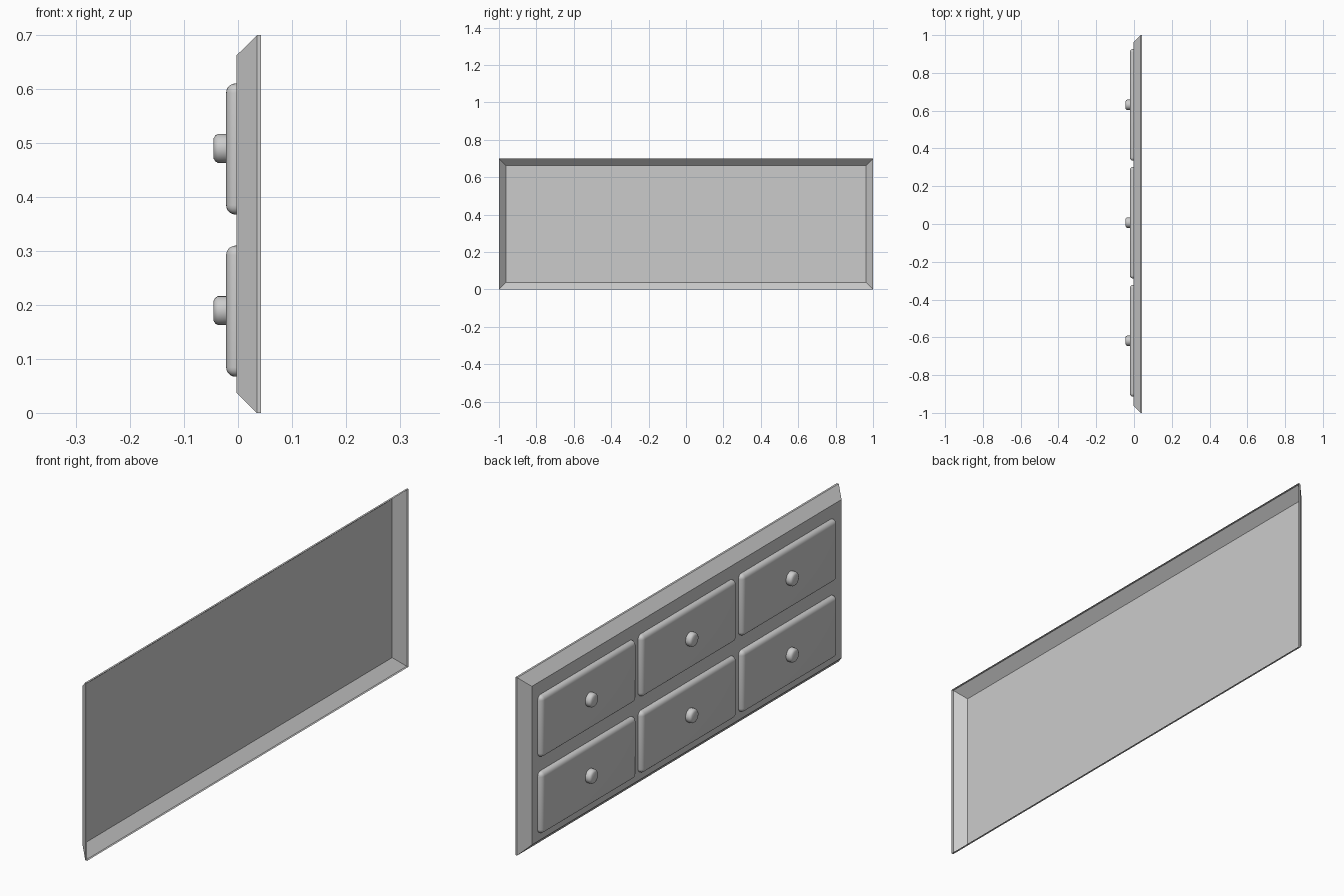
import bpy, bmesh, math
from mathutils import Matrix

if "Cube" in bpy.data.objects:
    bpy.data.objects.remove(bpy.data.objects["Cube"])

FACE_X = -0.003      # plane of the panel face
DRAWER_X = -0.022    # front of the drawers
KNOB_X = -0.045      # tip of the knobs


def finish(name, bm, smooth=None):
    bmesh.ops.recalc_face_normals(bm, faces=bm.faces)
    # open shells: the face furthest towards -x must point towards -x
    front = min(bm.faces, key=lambda f: f.calc_center_median().x)
    if front.normal.x > 0:
        bmesh.ops.reverse_faces(bm, faces=bm.faces)
    mesh = bpy.data.meshes.new(name)
    bm.to_mesh(mesh)
    bm.free()
    obj = bpy.data.objects.new(name, mesh)
    bpy.context.collection.objects.link(obj)
    if smooth:
        bpy.ops.object.select_all(action='DESELECT')
        obj.select_set(True)
        bpy.context.view_layer.objects.active = obj
        bpy.ops.object.shade_smooth_by_angle(angle=math.radians(smooth))
    return obj


def bridge(bm, a, b):
    n = len(a)
    for i in range(n):
        j = (i + 1) % n
        bm.faces.new((a[i], a[j], b[j], b[i]))


def panel():
    # open-backed tray: flat face, sloping border, narrow straight rim
    bm = bmesh.new()
    loops = []
    for x, hy, hz in ((FACE_X, 0.963, 0.312), (0.035, 1.0, 0.35), (0.043, 1.0, 0.35)):
        loops.append([bm.verts.new((x, sy * hy, 0.35 + sz * hz))
                      for sy, sz in ((-1, -1), (1, -1), (1, 1), (-1, 1))])
    bm.faces.new(loops[0])
    bridge(bm, loops[0], loops[1])
    bridge(bm, loops[1], loops[2])
    finish("panel", bm)


def drawer(name, y, z):
    # block with rounded front edges and corners, open against the panel
    bm = bmesh.new()
    depth = FACE_X - DRAWER_X
    bmesh.ops.create_cube(bm, size=1, matrix=Matrix.Translation(
        ((FACE_X + DRAWER_X) / 2, y, z)) @ Matrix.Diagonal((depth, 0.592, 0.243, 1)))
    back = max(bm.faces, key=lambda f: f.calc_center_median().x)
    bmesh.ops.delete(bm, geom=[back], context='FACES_ONLY')
    edges = [e for e in bm.edges if not e.is_boundary]
    bmesh.ops.bevel(bm, geom=edges, offset=0.0175, segments=5, profile=0.5,
                    affect='EDGES')
    finish(name, bm, 40)


def knob(name, y, z, sides=24):
    # short turned knob with a softened tip
    bm = bmesh.new()
    r = 0.027
    rings = []
    for x, rad in ((DRAWER_X, r), (KNOB_X + 0.008, r),
                   (KNOB_X + 0.003, r - 0.003), (KNOB_X, r - 0.008)):
        rings.append([bm.verts.new((x, y + rad * math.cos(t), z + rad * math.sin(t)))
                      for t in (2 * math.pi * i / sides for i in range(sides))])
    for a, b in zip(rings, rings[1:]):
        bridge(bm, a, b)
    bm.faces.new(rings[-1])
    finish(name, bm, 50)


panel()
for row, z in (("lower", 0.1885), ("upper", 0.489)):
    for col, y in (("left", 0.631), ("middle", 0.007), ("right", -0.618)):
        drawer(f"{row}_{col}_drawer", y, z)
        knob(f"{row}_{col}_knob", y, z + 0.001)
